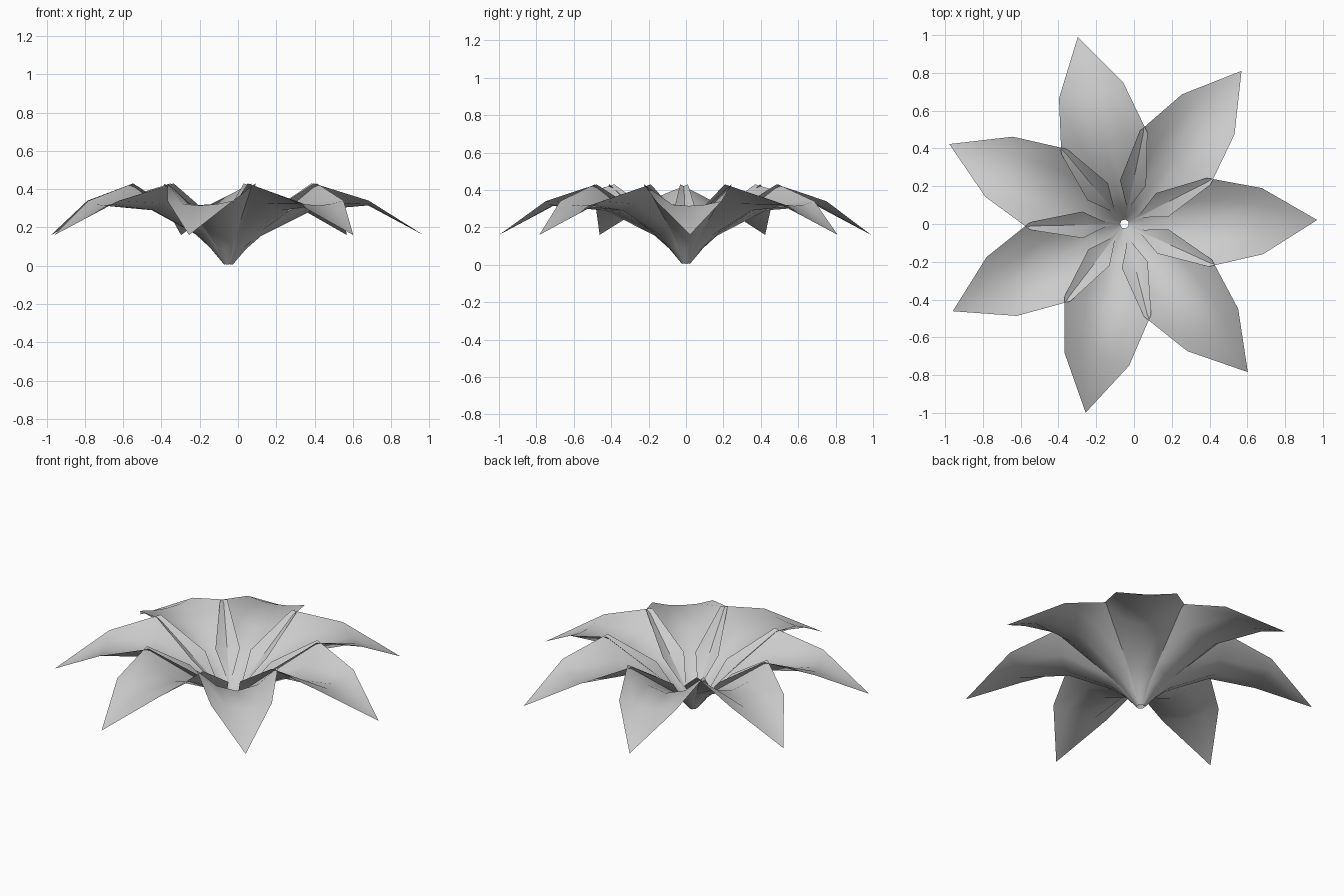
import bpy, math

if "Cube" in bpy.data.objects:
    bpy.data.objects.remove(bpy.data.objects["Cube"])

# rows along one petal: distance from centre, half width, centre height, edge height
ROWS = [(0.022, 0.012, 0.005, 0.01),
        (0.09, 0.06, 0.085, 0.115),
        (0.17, 0.16, 0.155, 0.25),
        (0.44, 0.235, 0.29, 0.43),
        (0.73, 0.175, 0.315, 0.34)]
TIP = (1.02, 0, 0.16)
CENTRE_X = -0.05
COUNT = 7
ACROSS = (-1, -0.5, 0, 0.5, 1)


def petal_mesh():
    """Cupped petal pointing along +x, with a drooping pointed tip."""
    n = len(ACROSS)
    verts = [(r, t * w, zc + (ze - zc) * t * t) for r, w, zc, ze in ROWS for t in ACROSS]
    faces = []
    for i in range(len(ROWS) - 1):
        for j in range(n - 1):
            a = i * n + j
            faces.append((a, a + n, a + n + 1, a + 1))
    verts.append(TIP)
    last = (len(ROWS) - 1) * n
    for j in range(n - 1):
        faces.append((last + j, len(verts) - 1, last + j + 1))
    mesh = bpy.data.meshes.new("petal")
    mesh.from_pydata(verts, [], faces)
    mesh.flip_normals()
    mesh.update()
    if mesh.polygons[-1].normal.z < 0:
        mesh.flip_normals()
    for p in mesh.polygons:
        p.use_smooth = True
    return mesh


# ring of seven petals
shape = petal_mesh()
for k in range(COUNT):
    petal = bpy.data.objects.new(f"petal_{k + 1}", shape)
    petal.location = (CENTRE_X, 0, 0)
    petal.rotation_euler.z = math.radians(1.2) + k * 2 * math.pi / COUNT
    bpy.context.collection.objects.link(petal)
